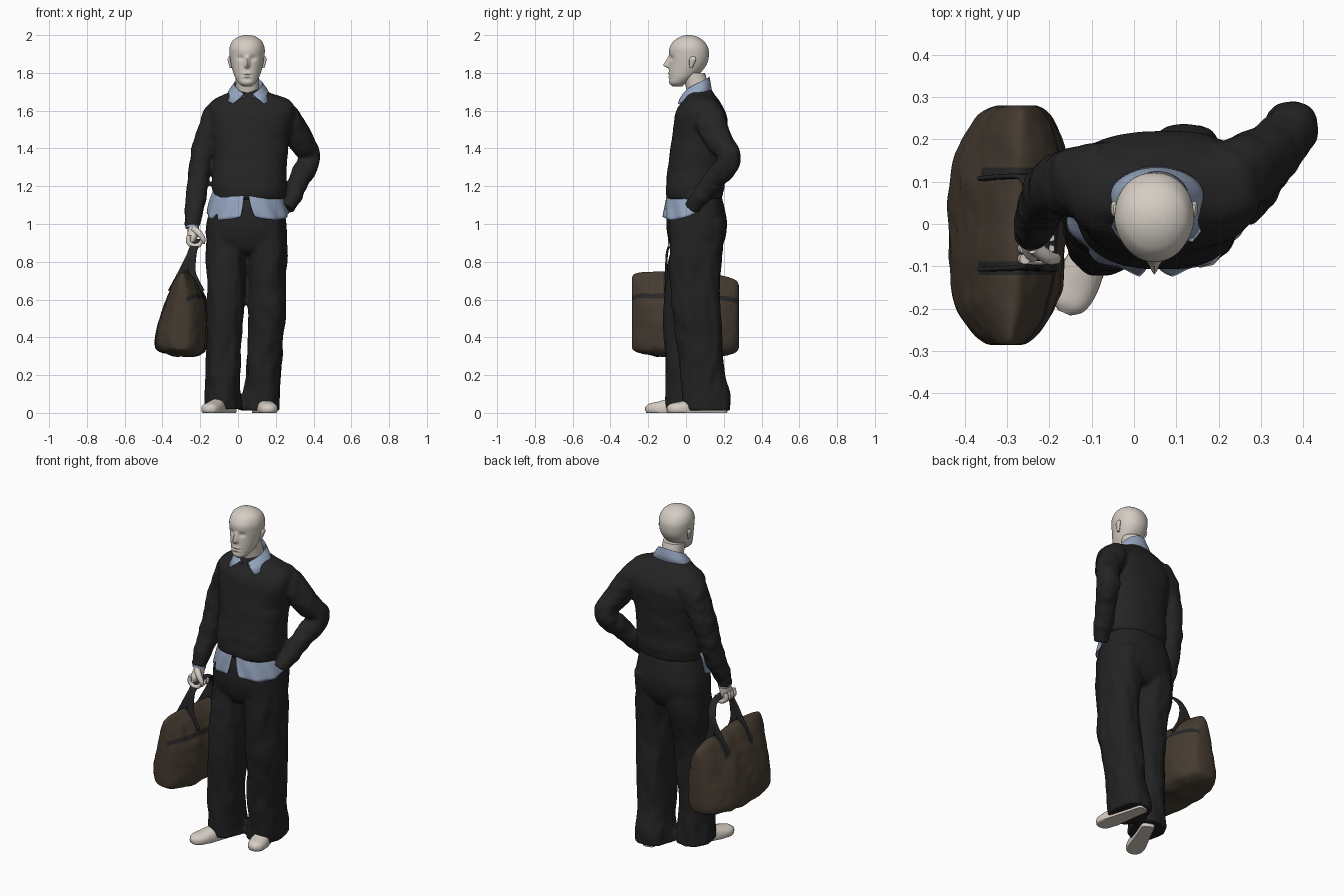
import bpy, bmesh, math
from mathutils import Vector, noise

def material(name, r, g, b):
    m = bpy.data.materials.new(name)
    m.diffuse_color = (r, g, b, 1)
    return m

SKIN = material("pale skin", 0.66, 0.61, 0.55)
SHOE = material("off white shoe", 0.67, 0.61, 0.55)
KNIT = material("black knit", 0.018, 0.018, 0.018)
CLOTH = material("black trouser cloth", 0.016, 0.016, 0.017)
BLUE = material("light blue shirt", 0.30, 0.38, 0.52)
BROWN = material("brown canvas", 0.060, 0.044, 0.030)
STRAP = material("dark strap", 0.020, 0.020, 0.021)

def spline(pts, sub, closed=False):
    """Catmull-Rom resampling of tuples of any size."""
    n, out = len(pts), []
    get = (lambda i: pts[i % n]) if closed else (lambda i: pts[max(0, min(n - 1, i))])
    for i in range(n if closed else n - 1):
        a, b, c, d = get(i - 1), get(i), get(i + 1), get(i + 2)
        for k in range(sub):
            t = k / sub
            out.append([0.5 * (2 * q + (r - p) * t + (2 * p - 5 * q + 4 * r - s) * t * t
                        + (3 * q - p - 3 * r + s) * t ** 3) for p, q, r, s in zip(a, b, c, d)])
    if not closed:
        out.append(list(pts[-1]))
    return out

def select(obs):
    bpy.ops.object.select_all(action='DESELECT')
    for ob in obs:
        ob.select_set(True)
    bpy.context.view_layer.objects.active = obs[0]

def skin(name, rings, mats, closed=True, cap=True, rule=None, thick=0, angle=50):
    """Mesh from rows of points; rule(row, column) gives the material slot."""
    bm = bmesh.new()
    rows = [[bm.verts.new(p) for p in r] for r in rings]
    n = len(rows[0])
    for i in range(len(rows) - 1):
        for j in range(n if closed else n - 1):
            k = (j + 1) % n
            f = bm.faces.new((rows[i][j], rows[i][k], rows[i + 1][k], rows[i + 1][j]))
            f.material_index = rule(i, j) if rule else 0
    if cap:
        bm.faces.new(rows[0])
        bm.faces.new(rows[-1])
    bmesh.ops.recalc_face_normals(bm, faces=bm.faces)
    me = bpy.data.meshes.new(name)
    bm.to_mesh(me)
    bm.free()
    for m in mats:
        me.materials.append(m)
    ob = bpy.data.objects.new(name, me)
    bpy.context.collection.objects.link(ob)
    select([ob])
    bpy.ops.object.shade_smooth_by_angle(angle=math.radians(angle))
    if thick:
        s = ob.modifiers.new("thickness", 'SOLIDIFY')
        s.thickness = thick
        s.offset = 0
    return ob

def merge(name, obs):
    """Fuse overlapping lofts into one garment."""
    select(obs)
    bpy.ops.object.join()
    ob = obs[0]
    ob.name = name
    r = ob.modifiers.new("fuse", 'REMESH')
    r.mode, r.voxel_size, r.use_smooth_shade = 'VOXEL', 0.008, True
    s = ob.modifiers.new("soften", 'SMOOTH')
    s.factor, s.iterations = 0.5, 5
    for m in ("fuse", "soften"):
        bpy.ops.object.modifier_apply(modifier=m)

def spow(v, e):
    return math.copysign(abs(v) ** e, v)

def tube(name, pts, mat, n=40, sub=8, p=2.2, amp=0, freq=(14, 14, 6), flat=False,
         ref=(1, 0, 0), shape=None):
    """Loft of superellipses; each point is x, y, z, half width, half depth."""
    path, rings = spline(pts, sub), []
    for i, (x, y, z, a, b) in enumerate(path):
        u, v = Vector((1, 0, 0)), Vector((0, 1, 0))
        if not flat:
            t = (Vector(path[min(i + 1, len(path) - 1)][:3]) - Vector(path[max(i - 1, 0)][:3])).normalized()
            u = Vector(ref)
            u = (u - t * u.dot(t)).normalized()
            v = t.cross(u)
        ring = []
        for k in range(n):
            w = math.tau * k / n
            d = u * (a * spow(math.cos(w), 2 / p)) + v * (b * spow(math.sin(w), 2 / p))
            c = Vector((x, y, z)) + d
            if amp:
                q = Vector([s * f for s, f in zip(c, freq)])
                c += d.normalized() * amp * (noise.noise(q) + 0.5 * noise.noise(q * 2.3))
            ring.append(shape(c) if shape else c)
        rings.append(ring)
    return skin(name, rings, [mat])

# head, with nose, eye sockets and mouth pressed into the loft
def face(c):
    x, z = c.x - 0.048, c.z
    g = lambda v, m, s: math.exp(-((v - m) / s) ** 2)
    if c.y < 0:
        nose = g(x, 0, 0.013) * max(0, min(1, (1.895 - z) / 0.05)) * (1 if z > 1.838 else g(z, 1.838, 0.011))
        eyes = g(abs(x), 0.036, 0.02) * g(z, 1.878, 0.014)
        mouth = g(x, 0, 0.03) * (g(z, 1.787, 0.005) + 0.8 * g(z, 1.768, 0.009))
        lips = g(x, 0, 0.025) * (g(z, 1.797, 0.007) + g(z, 1.778, 0.006))
        c.y += -0.031 * nose + 0.010 * eyes + 0.004 * mouth - 0.005 * lips
        c.x -= x * 0.10 * min(1, -c.y / 0.08)
    return c
prof = [(1.728, -.070, -.020, .022), (1.745, -.088, .0, .046), (1.775, -.090, .045, .064),
        (1.81, -.090, .085, .076), (1.85, -.088, .112, .086), (1.89, -.089, .121, .092),
        (1.93, -.088, .118, .093), (1.965, -.068, .098, .080), (1.985, -.042, .072, .058),
        (1.996, -.015, .045, .033), (2.0, .008, .022, .008)]
tube("head", [(.048, (f + b) / 2, z, w, (b - f) / 2) for z, f, b, w in prof], SKIN,
     n=88, sub=8, p=2.15, flat=True, shape=face)
for s, side in ((-1, "right"), (1, "left")):
    tube(side + "_ear", [(.048 + s * .085, .026, 1.825, .006, .007), (.048 + s * .090, .030, 1.845, .007, .013),
         (.048 + s * .095, .036, 1.872, .008, .018), (.048 + s * .093, .038, 1.887, .004, .009)], SKIN, n=16, flat=True)
tube("neck", [(.05, .085, 1.62, .068, .066), (.05, .065, 1.71, .062, .062), (.048, .04, 1.80, .062, .06)], SKIN, flat=True)

# shirt collar folded over the sweater
rows = [[], [], [], []]
for k in range(49):
    q = -1 + k / 24
    s = abs(q)
    for row, (top, r, bf, bb, z0, dz) in zip(rows, ((165, .068, .072, .062, 1.70, -.035), (162, .076, .078, .066, 1.778, -.092),
            (152, .098, .100, .070, 1.745, -.080), (138, .122, .132, .078, 1.695, -.058))):
        a = math.radians(top * q)
        row.append((.055 + r * math.sin(a), .058 + (bb if math.cos(a) > 0 else bf) * math.cos(a), z0 + dz * s ** 1.5))
skin("shirt_collar", rows, [BLUE], closed=False, cap=False, thick=0.006)

# sweater: body, straight right sleeve, left sleeve bent to the pocket
body = [(1.13, -.125, .245, -.097, .185), (1.15, -.132, .252, -.104, .197), (1.165, -.134, .254, -.106, .199),
        (1.20, -.140, .260, -.107, .204), (1.28, -.133, .257, -.098, .202), (1.38, -.132, .264, -.085, .208),
        (1.48, -.144, .277, -.072, .218), (1.56, -.157, .297, -.062, .216), (1.62, -.157, .297, -.042, .192),
        (1.66, -.125, .265, -.012, .170), (1.69, -.065, .180, .003, .150), (1.712, -.020, .130, .010, .134)]
parts = [tube("sweater_body", [((l + r) / 2, (f + b) / 2, z, (r - l) / 2, (b - f) / 2) for z, l, r, f, b in body],
              KNIT, n=72, p=2.4, amp=.005, freq=(7, 7, 14), flat=True)]
parts.append(tube("right_sleeve", [(-.06, .11, 1.605, .067, .082), (-.115, .105, 1.56, .075, .085), (-.172, .095, 1.42, .065, .076),
     (-.203, .070, 1.28, .058, .066), (-.222, .035, 1.15, .055, .058), (-.236, .0, 1.06, .049, .052),
     (-.240, -.012, 1.03, .042, .044), (-.243, -.022, .985, .041, .043)], KNIT, amp=.009, freq=(10, 10, 16)))
parts.append(tube("left_sleeve", [(.19, .11, 1.605, .067, .082), (.25, .118, 1.568, .077, .085), (.322, .165, 1.46, .068, .074),
     (.373, .223, 1.37, .060, .062), (.366, .214, 1.31, .060, .062), (.328, .150, 1.235, .055, .057),
     (.295, .085, 1.155, .049, .050), (.285, .067, 1.135, .042, .043), (.262, .030, 1.08, .040, .040)],
     KNIT, amp=.009, freq=(14, 14, 14)))
merge("sweater", parts)

# shirt tails hanging over the front of the trousers
for name, a0, a1 in (("right_shirt_tail", 178, 264), ("left_shirt_tail", 360, 271)):
    rows = []
    for i in range(11):
        t, row = i / 10, []
        for k in range(31):
            s = k / 30
            edge = a1 + t * t * (-4 if a1 > a0 else 9)
            a = math.radians(a0 + (edge - a0) * s)
            drop = .112 + .06 * math.sin(math.pi * min(1, .2 + s * .6)) - .02 * (1 - s)
            w = .005 * math.sin(s * 17 + 3 * t) * t
            r = t ** .6
            row.append((.052 + (.172 + .043 * r + w) * math.cos(a), .05 + (.138 + .032 * r + w) * math.sin(a), 1.185 - drop * t))
        rows.append(row)
    skin(name, rows, [BLUE], closed=False, cap=False, thick=.005)

# trousers: hips and two legs, the right one forward
parts = [tube("trouser_hips", [(.055, .055, 1.15, .175, .130), (.05, .055, 1.08, .195, .148), (.046, .056, 1.0, .211, .160),
     (.046, .056, .92, .212, .150), (.046, .052, .86, .18, .120), (.046, .05, .84, .10, .08)],
     CLOTH, n=64, p=2.5, amp=.004, flat=True)]
parts.append(tube("right_trouser_leg", [(-.050, .058, 1.02, .100, .140), (-.062, .053, .85, .107, .141), (-.066, .025, .7, .102, .130),
     (-.069, .008, .55, .097, .120), (-.075, .002, .35, .093, .114), (-.079, .005, .18, .092, .113),
     (-.080, .012, .08, .096, .114), (-.080, .016, .02, .094, .116)], CLOTH, n=56, p=2.3, amp=.013, freq=(13, 13, 5), flat=True))
parts.append(tube("left_trouser_leg", [(.147, .06, 1.02, .103, .145), (.155, .054, .85, .104, .139), (.157, .050, .7, .102, .132),
     (.153, .054, .55, .100, .126), (.142, .075, .35, .093, .124), (.133, .093, .18, .092, .124),
     (.124, .105, .08, .100, .127), (.120, .108, .012, .099, .128)], CLOTH, n=56, p=2.3, amp=.013, freq=(13, 13, 5), flat=True))
merge("trousers", parts)

# shoes, flattened on the ground
def ground(c):
    c.z = max(c.z, 0)
    return c
for side, heel, toe in (("right", (-.035, .085), (-.165, -.210)), ("left", (.105, .215), (.172, -.100))):
    last = [(0, .02, .025), (.05, .036, .05), (.3, .040, .07), (.55, .047, .058), (.78, .052, .040), (.93, .042, .030), (1, .016, .014)]
    tube(side + "_shoe", [(heel[0] + (toe[0] - heel[0]) * t, heel[1] + (toe[1] - heel[1]) * t, .020, a, b)
         for t, a, b in last], SHOE, n=32, p=2.3, shape=ground)

# right hand gripping the handles, with the shirt cuff
tube("shirt_cuff", [(-.240, -.018, 1.01, .034, .036), (-.242, -.026, .976, .036, .038)], BLUE, n=28, sub=3)
tube("right_palm", [(-.240, -.022, 1.0, .026, .028), (-.238, -.030, .97, .028, .036), (-.240, -.042, .935, .027, .046),
     (-.245, -.045, .905, .019, .042)], SKIN, n=28, flat=True)
for i in range(4):
    y = -.083 + .025 * i
    tube(f"finger_{i + 1}", [(-.258, y, .94, .012, .012), (-.262, y, .905, .013, .013), (-.235, y, .884, .013, .013),
         (-.205, y, .890, .012, .012), (-.195, y, .912, .008, .008)], SKIN, n=12, sub=5, ref=(0, 1, 0))
tube("thumb", [(-.235, -.055, .975, .018, .018), (-.205, -.078, .950, .016, .016), (-.185, -.082, .92, .013, .013),
     (-.182, -.078, .895, .006, .006)], SKIN, n=12, sub=5, ref=(0, 1, 0))

# bag: one cross-section swept front to back and pinched at the ends
section = spline([(-.255, .735), (-.205, .675), (-.168, .575), (-.162, .45), (-.172, .345), (-.225, .305), (-.33, .305),
                  (-.415, .325), (-.438, .37), (-.425, .46), (-.385, .58), (-.335, .69), (-.295, .735)], 8, True)
ends = [(-.286, .25, .80), (-.280, .38, .88), (-.255, .58, .94), (-.20, .82, .98), (-.12, .95, 1.0), (0, 1.0, 1.0),
        (.12, 1.0, 1.0), (.20, .86, .98), (.25, .66, .92), (.272, .48, .86), (.280, .32, .77)]
rings = []
for y, sx, sz in spline(ends, 7):
    ring = []
    for x, z in section:
        c = Vector((-.285 + .045 * y + (x + .285) * sx, y, .50 + (z - .50) * sz - .06 * y * (z > .5) * (z - .5) / .235))
        f = noise.noise(Vector((c.x * 9, c.y * 11, c.z * 5))) + .5 * noise.noise(c * 22)
        c += Vector((x + .29, 0, z - .5)).normalized() * .010 * f
        ring.append(c)
    rings.append(ring)
def bag_rule(i, j):
    x, z = section[j]
    band = .605 < z < .638 and x > -.28
    strap = z > .62 and abs(abs(rings[i][0].y) - .107) < .017
    return 1 if band or strap else 0
skin("bag_body", rings, [BROWN, STRAP], rule=bag_rule)

# bag handles
for name, x0, x1 in (("outer_handle", -.352, -.300), ("inner_handle", -.196, -.243)):
    arch = [(x0, .107, .64), (x1, .112, .735), (-.250, .108, .83), (-.225, .06, .895), (-.222, -.01, .912),
            (-.222, -.06, .910), (-.238, -.098, .86), (x1, -.105, .735), (x0, -.107, .64)]
    tube(name, [(x, y, z, .021, .006) for x, y, z in arch], STRAP, n=16, p=4)
